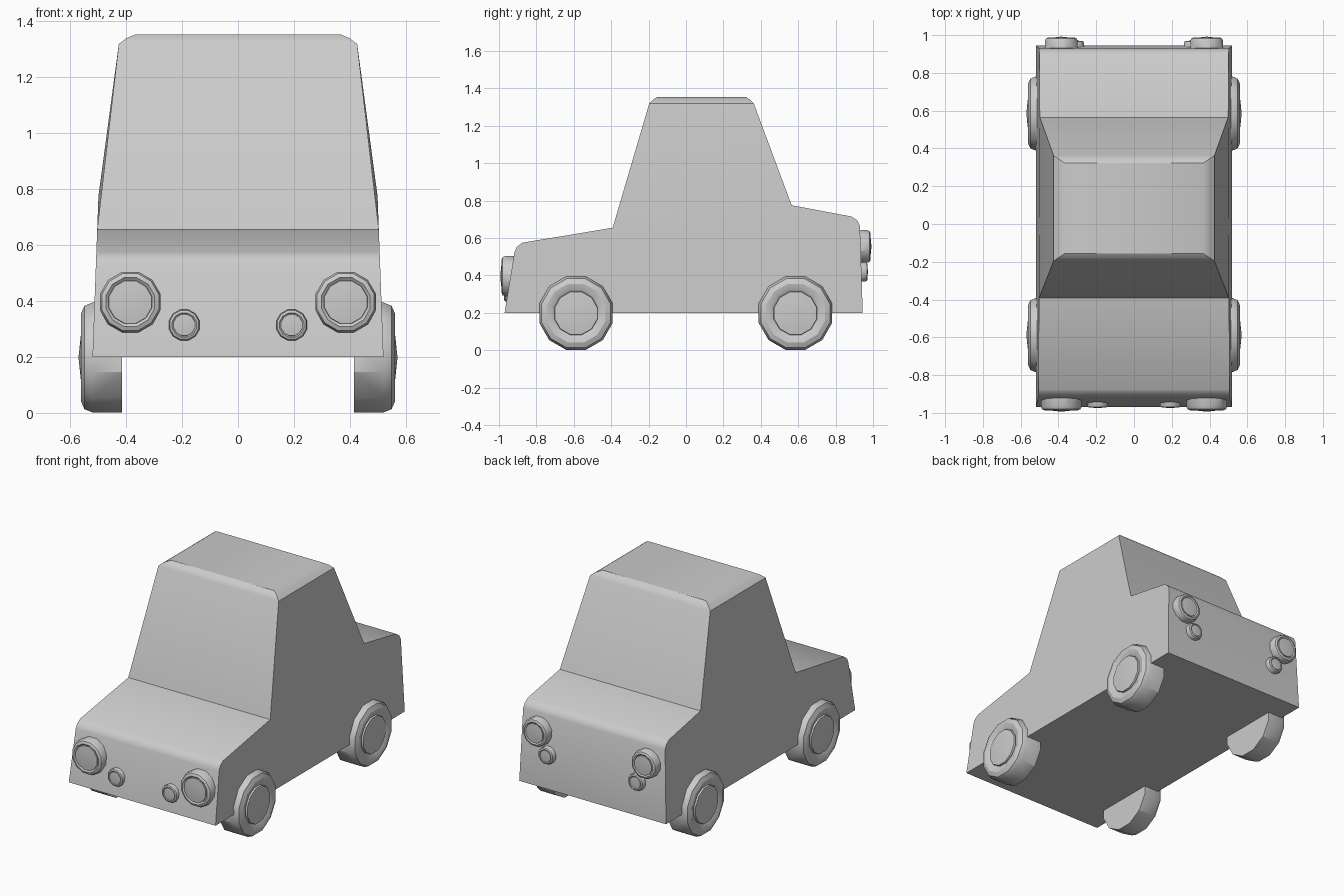
import bpy, bmesh
from math import pi, sin, cos

if "Cube" in bpy.data.objects:
    bpy.data.objects.remove(bpy.data.objects["Cube"])


def finish(name, bm):
    bmesh.ops.recalc_face_normals(bm, faces=bm.faces)
    mesh = bpy.data.meshes.new(name)
    bm.to_mesh(mesh)
    bm.free()
    ob = bpy.data.objects.new(name, mesh)
    bpy.context.collection.objects.link(ob)
    bpy.ops.object.select_all(action='DESELECT')
    ob.select_set(True)
    bpy.context.view_layer.objects.active = ob
    bpy.ops.object.shade_smooth_by_angle(angle=pi / 6)
    return ob


def disc(name, profile, loc, axis, sides=12):
    """Turn a (radius, depth) profile around an outward axis ('x' or 'y', sign)."""
    bm = bmesh.new()
    kind, sign = axis

    def place(r, d, a):
        u, v = r * cos(a), r * sin(a)
        p = (sign * d, u, v) if kind == 'x' else (u, sign * d, v)
        return bm.verts.new([p[i] + loc[i] for i in range(3)])

    rings = [[place(r, d, 2 * pi * (i + 0.5) / sides) for i in range(sides)]
             for r, d in profile]
    tip = place(0, profile[-1][1] + profile[-1][0] * 0.1, 0)
    bm.faces.new(rings[0])
    for a, b in zip(rings, rings[1:]):
        for i in range(sides):
            j = (i + 1) % sides
            bm.faces.new((a[i], a[j], b[j], b[i]))
    for i in range(sides):
        bm.faces.new((rings[-1][i], rings[-1][(i + 1) % sides], tip))
    return finish(name, bm)


def rounded(radius, depth, edge, hub):
    """Rounded outer rim with a slightly recessed hub."""
    dip = edge * 0.35
    return [(radius, 0), (radius, depth - edge),
            (radius - edge * 0.3, depth - edge * 0.3),
            (radius - edge, depth),
            (hub + edge * 0.3, depth - dip * 0.4),
            (hub, depth - dip), (hub * 0.98, depth - dip * 0.2)]


# Body: lower shell profile (y, z), with the cabin standing on the belt line
bm = bmesh.new()
lower = [(-0.97, 0.2), (-0.917, 0.525), (-0.905, 0.552), (-0.875, 0.575), (-0.392, 0.655),
         (0.565, 0.775), (0.885, 0.715), (0.915, 0.695), (0.93, 0.665), (0.945, 0.2)]
sides = [[bm.verts.new((s * (0.52 - 0.037 * (z - 0.2)), y, z)) for y, z in lower]
         for s in (-1, 1)]
left, right = sides
for i in range(len(lower)):
    j = (i + 1) % len(lower)
    if i != 4:  # the cabin covers this gap
        bm.faces.new((left[i], left[j], right[j], right[i]))
for side in sides:
    bm.faces.new(side)


def ring(x, y0, y1, z):
    return [bm.verts.new(p) for p in ((-x, y0, z), (x, y0, z), (x, y1, z), (-x, y1, z))]


# Cabin and bevelled roof
levels = [[left[4], right[4], right[5], left[5]],
          ring(0.426, -0.197, 0.363, 1.318),
          ring(0.40, -0.178, 0.345, 1.338),
          ring(0.365, -0.155, 0.322, 1.353)]
for a, b in zip(levels, levels[1:]):
    for i in range(4):
        j = (i + 1) % 4
        bm.faces.new((a[i], a[j], b[j], b[i]))
bm.faces.new(levels[-1])
finish("car_body", bm)

# Wheels and lamps, mirrored left and right
for s, tag in ((-1, "left"), (1, "right")):
    for y, end in ((-0.588, "front"), (0.585, "rear")):
        disc(f"wheel_{end}_{tag}", rounded(0.203, 0.146, 0.04, 0.12),
             (s * 0.415, y, 0.198), ('x', s))
    disc(f"headlight_{tag}", rounded(0.112, 0.087, 0.022, 0.08),
         (s * 0.385, -0.9, 0.396), ('y', -1))
    disc(f"fog_lamp_{tag}", rounded(0.057, 0.052, 0.012, 0.04),
         (s * 0.192, -0.92, 0.314), ('y', -1))
    disc(f"tail_light_{tag}", rounded(0.09, 0.067, 0.018, 0.063),
         (s * 0.385, 0.92, 0.555), ('y', 1))
    disc(f"reverse_lamp_{tag}", rounded(0.055, 0.05, 0.012, 0.038),
         (s * 0.318, 0.92, 0.42), ('y', 1))
